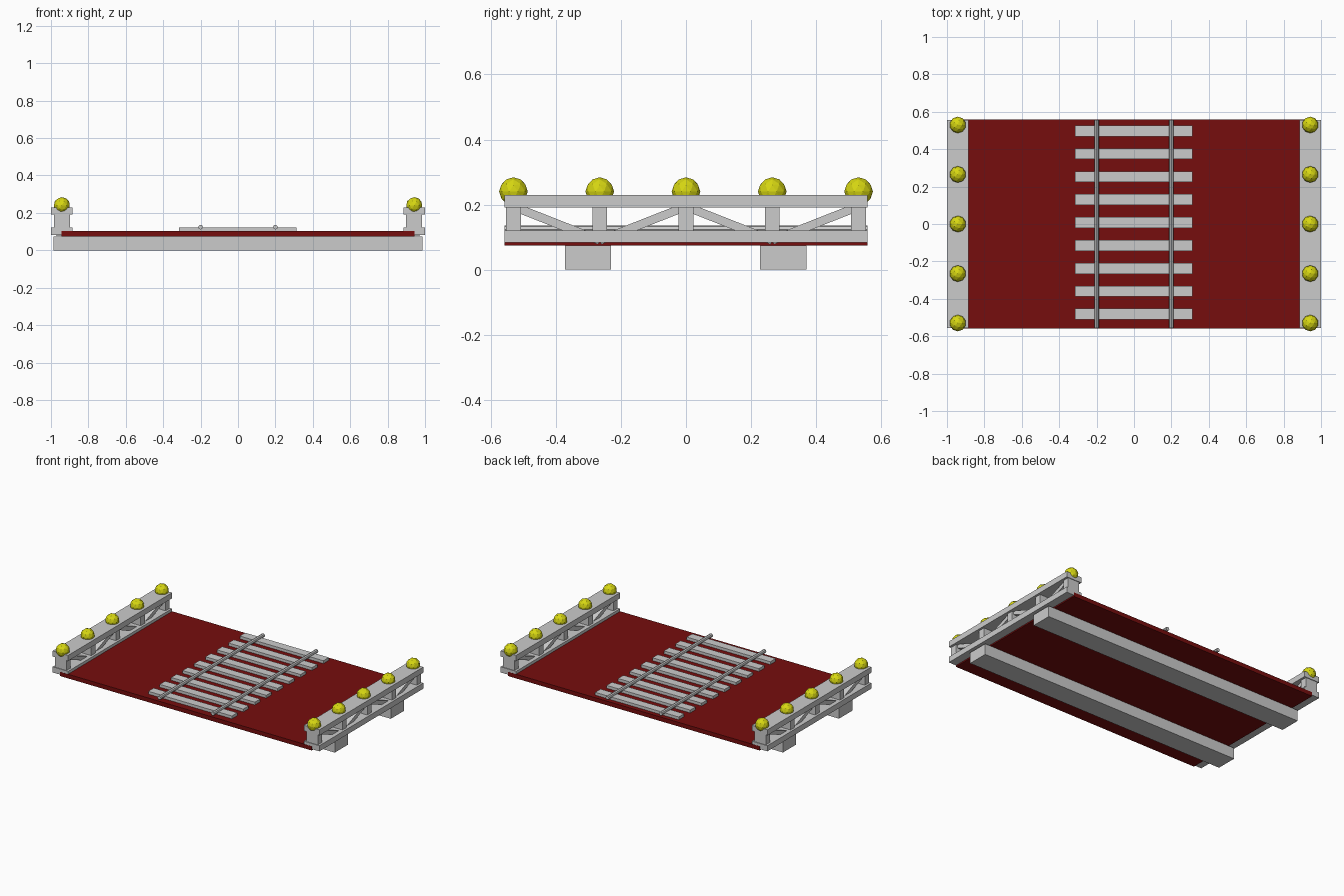
import bpy, math

if "Cube" in bpy.data.objects:
    bpy.data.objects.remove(bpy.data.objects["Cube"])


def material(name, rgb):
    m = bpy.data.materials.new(name)
    m.diffuse_color = (*rgb, 1)
    m.use_nodes = True
    m.node_tree.nodes["Principled BSDF"].inputs["Base Color"].default_value = m.diffuse_color
    return m


GREY = material("light_grey", (0.60, 0.60, 0.60))
RED = material("dark_red", (0.18, 0.004, 0.004))
YELLOW = material("lamp_yellow", (0.68, 0.68, 0.006))


def finish(name, mat):
    ob = bpy.context.object
    ob.name = name
    ob.data.materials.append(mat)
    return ob


def box(name, mat, x, y, z):
    """Box spanning the given (min, max) ranges."""
    bpy.ops.mesh.primitive_cube_add(size=1, location=[sum(r) / 2 for r in (x, y, z)])
    ob = finish(name, mat)
    ob.scale = [r[1] - r[0] for r in (x, y, z)]
    return ob


def brace(name, x, start, end, width, thick):
    """Sloping bar in the y-z plane, from start to end (y, z)."""
    dy, dz = end[0] - start[0], end[1] - start[1]
    length = math.hypot(dy, dz)
    ob = box(name, GREY, (-width / 2, width / 2), (-length / 2, length / 2),
             (-thick / 2, thick / 2))
    ob.location = (x, (start[0] + end[0]) / 2, (start[1] + end[1]) / 2)
    ob.rotation_euler.x = math.atan2(dz, dy)


HALF = 0.557       # half the deck depth
POST_STEP = 0.265  # spacing of posts and lamps

# Deck and the two beams that carry it
box("deck", RED, (-0.943, 0.943), (-HALF - 0.001, HALF + 0.001), (0.074, 0.102))
for y in (-0.301, 0.299):
    box("cross_beam", GREY, (-0.986, 0.986), (y - 0.071, y + 0.071), (0, 0.0745))

# Railway track
for i in range(9):
    y = 0.498 - i * 0.1225
    box("sleeper", GREY, (-0.315, 0.312), (y - 0.029, y + 0.029), (0.10, 0.121))
for x in (-0.2, 0.2):
    bpy.ops.mesh.primitive_cylinder_add(vertices=8, radius=0.0125, depth=2 * HALF,
                                        location=(x, 0, 0.124),
                                        rotation=(math.pi / 2, 0, 0))
    finish("rail", GREY)

# Side trusses with lamps
for s in (-1, 1):
    cx = s * 0.942
    chord = (cx - 0.058, cx + 0.058)
    box("lower_chord", GREY, chord, (-HALF, HALF), (0.083, 0.121))
    box("upper_chord", GREY, chord, (-HALF, HALF), (0.191, 0.229))
    for i in range(-2, 3):
        y = i * POST_STEP
        box("post", GREY, (cx - 0.043, cx + 0.043), (y - 0.0225, y + 0.0225), (0.11, 0.20))
        bpy.ops.mesh.primitive_ico_sphere_add(subdivisions=2, radius=0.044,
                                              location=(cx, y, 0.24))
        finish("lamp", YELLOW)
    # Braces fall from the outer and centre posts to the feet of the others
    for side in (-1, 1):
        foot = (side * POST_STEP, 0.09)
        for top in (0, 2 * side * POST_STEP):
            brace("diagonal_brace", cx, (top, 0.194), foot, 0.06, 0.026)
